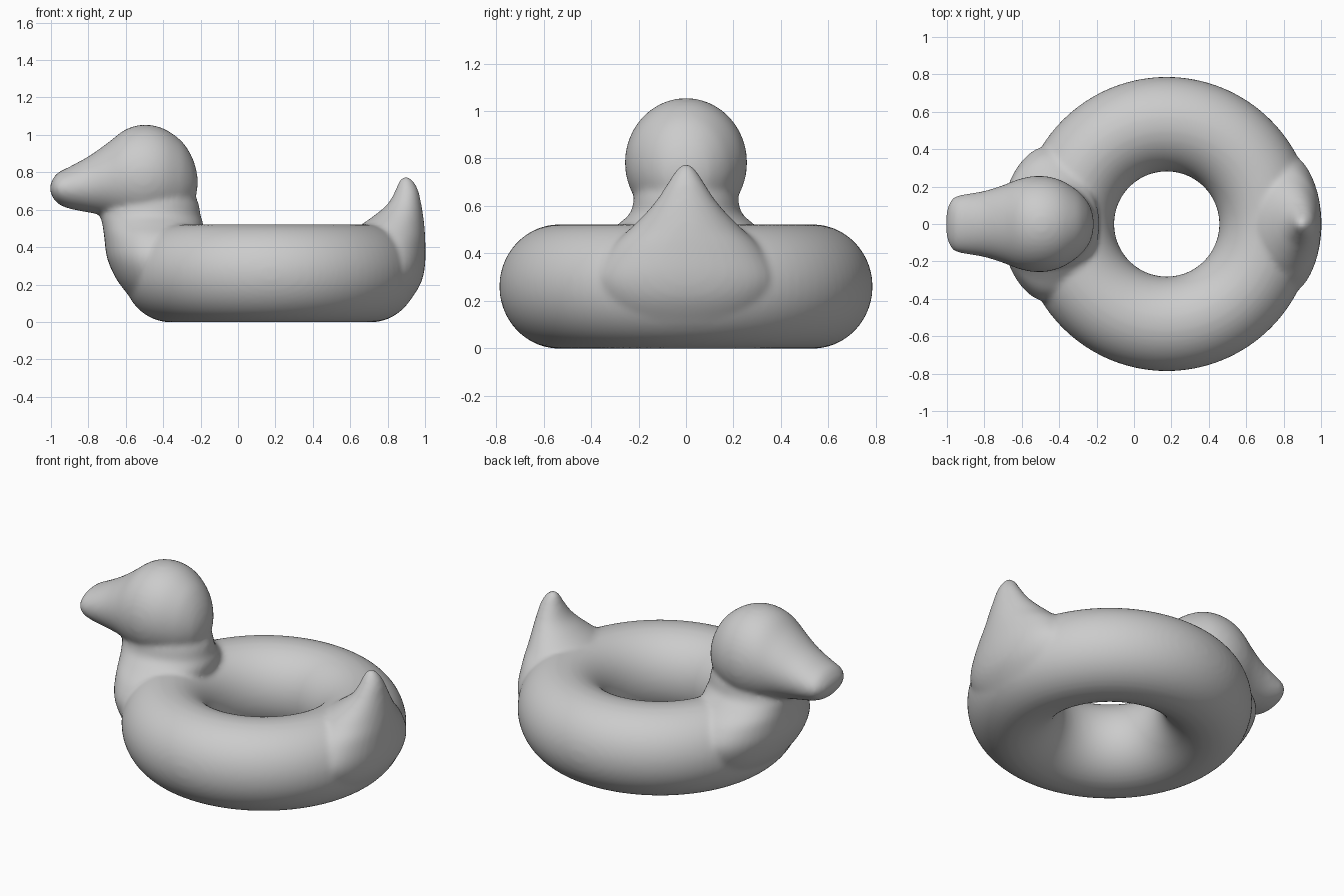
import bpy, bmesh, math
from mathutils import Vector

if "Cube" in bpy.data.objects:
    bpy.data.objects.remove(bpy.data.objects["Cube"], do_unlink=True)


def smooth_rows(rows, steps=4):
    """Catmull-Rom resampling of a list of stations."""
    pts = [Vector(r) for r in rows]
    out = []
    for i in range(len(pts) - 1):
        a, b, c, d = (pts[max(0, min(len(pts) - 1, i + k))] for k in (-1, 0, 1, 2))
        for s in range(steps):
            t = s / steps
            out.append(b + (c - a) * t / 2 + (a * 2 - b * 5 + c * 4 - d) * t * t / 2
                       + (b * 3 - a - c * 3 + d) * t ** 3 / 2)
    return out + [pts[-1]]


def loft(bm, rows, place, sides=40):
    """Stations are (position, low, high, half width)."""
    rings = []
    for pos, low, high, half in smooth_rows(rows):
        ring = []
        for k in range(sides):
            a = math.tau * k / sides
            across = (low + high) / 2 + (high - low) / 2 * math.cos(a)
            ring.append(bm.verts.new(place(pos, across, half * math.sin(a))))
        rings.append(ring)
    for r, s in zip(rings, rings[1:]):
        for k in range(sides):
            n = (k + 1) % sides
            bm.faces.new((r[k], r[n], s[n], s[k]))
    bm.faces.new(rings[0])
    bm.faces.new(rings[-1])


def upright(pos, across, side):
    return (across, side, pos)


def lengthwise(pos, across, side):
    return (pos, side, across)


bm = bmesh.new()

# Inflated ring
CENTRE, MAJOR, TUBE, HEIGHT = 0.175, 0.534, 0.253, 0.262
N, M = 96, 48
grid = []
for i in range(N):
    u = math.tau * i / N
    row = []
    for j in range(M):
        v = math.tau * j / M
        r = MAJOR + TUBE * math.cos(v)
        row.append(bm.verts.new((CENTRE + r * math.cos(u), r * math.sin(u),
                                 0.26 + HEIGHT * math.sin(v))))
    grid.append(row)
for i in range(N):
    for j in range(M):
        p, q, n = grid[i], grid[(i + 1) % N], (j + 1) % M
        bm.faces.new((p[j], q[j], q[n], p[n]))

# Chest and neck
loft(bm, [(0.10, -0.55, -0.3, 0.28), (0.22, -0.645, -0.25, 0.38),
          (0.34, -0.70, -0.2, 0.42), (0.45, -0.715, -0.19, 0.37),
          (0.52, -0.725, -0.185, 0.29), (0.57, -0.735, -0.2, 0.235),
          (0.63, -0.72, -0.21, 0.22), (0.70, -0.66, -0.24, 0.2)], upright)

# Head running into the bill
loft(bm, [(-0.215, 0.73, 0.77, 0.02), (-0.23, 0.65, 0.84, 0.085),
          (-0.26, 0.60, 0.91, 0.135), (-0.31, 0.56, 0.975, 0.185),
          (-0.40, 0.53, 1.035, 0.238), (-0.50, 0.51, 1.055, 0.258),
          (-0.60, 0.53, 1.03, 0.245), (-0.70, 0.565, 0.955, 0.208),
          (-0.80, 0.585, 0.885, 0.177), (-0.90, 0.605, 0.83, 0.16),
          (-0.96, 0.63, 0.80, 0.145), (-0.99, 0.665, 0.765, 0.105),
          (-1.005, 0.70, 0.73, 0.05)], lengthwise)

# Tail
loft(bm, [(0.10, 0.7, 0.91, 0.26), (0.2, 0.64, 0.975, 0.35),
          (0.3, 0.62, 1.0, 0.38), (0.42, 0.61, 1.002, 0.32),
          (0.50, 0.64, 0.998, 0.24), (0.57, 0.73, 0.99, 0.17),
          (0.63, 0.80, 0.98, 0.12), (0.70, 0.84, 0.965, 0.075),
          (0.75, 0.86, 0.94, 0.042), (0.775, 0.88, 0.915, 0.02)], upright)

bmesh.ops.recalc_face_normals(bm, faces=bm.faces)
mesh = bpy.data.meshes.new("duck_swim_ring")
bm.to_mesh(mesh)
bm.free()
duck = bpy.data.objects.new("duck_swim_ring", mesh)
bpy.context.collection.objects.link(duck)

# Fuse the parts into one soft skin
fuse = duck.modifiers.new("fuse", 'REMESH')
fuse.mode = 'VOXEL'
fuse.voxel_size = 0.014
fuse.use_smooth_shade = True
soften = duck.modifiers.new("soften", 'SMOOTH')
soften.factor = 0.5
soften.iterations = 10
for poly in mesh.polygons:
    poly.use_smooth = True

# Single plain grey
grey = bpy.data.materials.new("plain_grey")
grey.use_nodes = True
colour = (0.6, 0.6, 0.6, 1)
grey.diffuse_color = colour
grey.node_tree.nodes["Principled BSDF"].inputs["Base Color"].default_value = colour
mesh.materials.append(grey)
